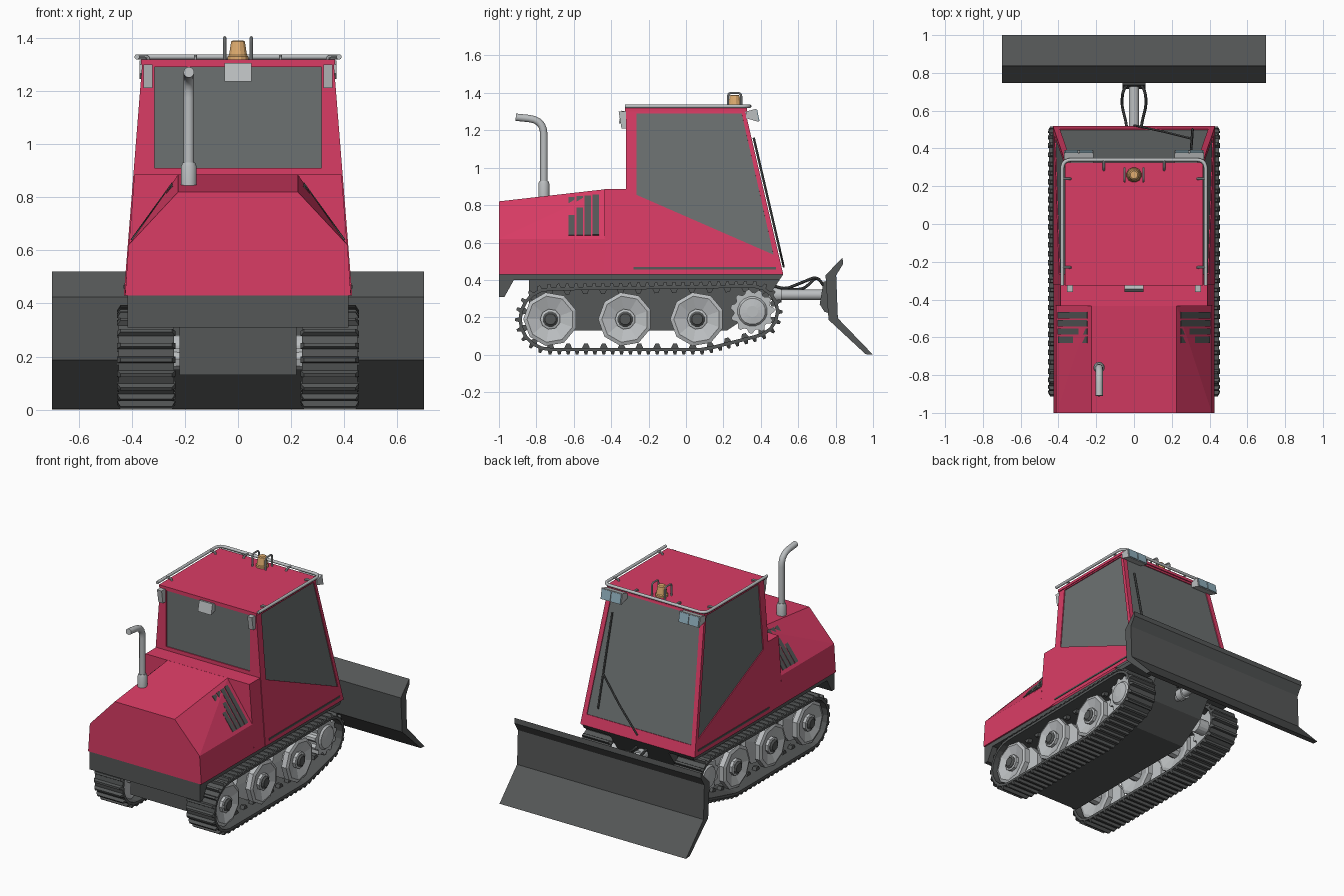
import bpy, bmesh, math
from mathutils import Vector as V
from mathutils.geometry import convex_hull_2d

if "Cube" in bpy.data.objects:
    bpy.data.objects.remove(bpy.data.objects["Cube"])


def material(name, r, g, b):
    m = bpy.data.materials.new(name)
    m.diffuse_color = (r, g, b, 1)
    m.use_nodes = True
    m.node_tree.nodes["Principled BSDF"].inputs["Base Color"].default_value = m.diffuse_color
    return m


RED = material("red_paint", 0.7, 0.045, 0.13)
DARK = material("dark_grey", 0.09, 0.095, 0.095)
GLASS = material("tinted_glass", 0.15, 0.165, 0.165)
STEEL = material("steel", 0.5, 0.52, 0.53)
AMBER = material("amber", 0.75, 0.42, 0.16)
LENS = material("lamp_lens", 0.27, 0.42, 0.5)


def make(name, bm, mat, mirror=False, smooth=False):
    bmesh.ops.recalc_face_normals(bm, faces=bm.faces)
    me = bpy.data.meshes.new(name)
    bm.to_mesh(me)
    bm.free()
    me.materials.append(mat)
    if smooth:
        me.shade_smooth()
        me.set_sharp_from_angle(angle=math.radians(40))
    ob = bpy.data.objects.new(name, me)
    bpy.context.collection.objects.link(ob)
    if mirror:
        ob.modifiers.new("mirror", 'MIRROR')
    return ob


def skin(bm, rings, closed=False):
    """Joins rings of points into a surface, capping the ends unless closed."""
    vs = [[bm.verts.new(p) for p in ring] for ring in rings]
    n = len(vs[0])
    for k in range(len(vs) if closed else len(vs) - 1):
        a, b = vs[k], vs[(k + 1) % len(vs)]
        for i in range(n):
            bm.faces.new((a[i], a[(i + 1) % n], b[(i + 1) % n], b[i]))
    if not closed:
        bm.faces.new(vs[0])
        bm.faces.new(vs[-1])


def prism(name, profile, x0, x1, mat, mirror=False):
    bm = bmesh.new()
    skin(bm, [[(x, y, z) for y, z in profile] for x in (x0, x1)])
    return make(name, bm, mat, mirror)


def box(name, x, y, z, mat, mirror=False):
    return prism(name, [(y[0], z[0]), (y[1], z[0]), (y[1], z[1]), (y[0], z[1])], *x, mat, mirror)


def hull(name, pts, mat, mirror=False):
    bm = bmesh.new()
    for p in pts:
        bm.verts.new(p)
    bmesh.ops.convex_hull(bm, input=bm.verts)
    bmesh.ops.dissolve_limit(bm, angle_limit=0.02, verts=bm.verts, edges=bm.edges)
    return make(name, bm, mat, mirror)


def lathe(name, profile, c, segs, mat, axis='x', mirror=False, smooth=False):
    """Profile of (radius, position along axis) spun about c."""
    bm, rings = bmesh.new(), []
    for r, h in profile:
        ang = [2 * math.pi * (i + 0.5) / segs for i in range(segs)]
        circ = [(r * math.cos(a), r * math.sin(a)) for a in ang]
        rings.append([(h, c[0] + u, c[1] + v) if axis == 'x' else (c[0] + u, c[1] + v, h)
                      for u, v in circ])
    skin(bm, rings)
    return make(name, bm, mat, mirror, smooth)


def tube(name, pts, r, mat, bend=0.0, mirror=False, segs=10):
    """Round bar along points, with the corners rounded by bend."""
    pts = [V(p) for p in pts]
    path = [pts[0]]
    for a, b, c in zip(pts, pts[1:], pts[2:]):
        p, q = b + (a - b).normalized() * bend, b + (c - b).normalized() * bend
        path += [p * (1 - t) ** 2 + b * 2 * t * (1 - t) + q * t * t
                 for t in ((0, .2, .4, .6, .8, 1) if bend else (0.5,))]
    path.append(pts[-1])
    bm, rings, u = bmesh.new(), [], V((0.31, 0.52, 0.79))
    for i, p in enumerate(path):
        t = (path[min(i + 1, len(path) - 1)] - path[max(i - 1, 0)]).normalized()
        u = (u - t * u.dot(t)).normalized()
        w = t.cross(u)
        rings.append([p + (u * math.cos(k * math.tau / segs) + w * math.sin(k * math.tau / segs)) * r
                      for k in range(segs)])
    skin(bm, rings)
    return make(name, bm, mat, mirror, True)


# Chassis and belly
prism("chassis", [(-1, .43), (-1, .31), (-.97, .31), (-.92, .4), (.5, .4), (.52, .43)], -.415, .415, DARK)
prism("belly", [(-.84, .4), (-.84, .13), (.22, .13), (.4, .25), (.5, .4)], -.22, .22, DARK)

# Engine hood, bulkhead and grilles
hood = [(.425, .43), (.412, .62)]
hull("hood", [(s * x, y, z) for s in (1, -1) for y, top in ((-1, .82), (-.43, .885))
              for x, z in hood + [(.225, top)]], RED)


def side_x(z):
    return .43 - .07 * (z - .43) / .88


def front_y(z):
    return .52 - .205 * (z - .43) / .88


hull("bulkhead", [(s * (side_x(z) - .004), y, z) for s in (1, -1) for y in (-.435, -.315)
                  for z in (.43, .885)], RED)
for i in range(4):
    y = -.612 + i * .043
    top = .885 + (y + .43) * .114
    a, b = V((.412, y, .62)), V((.225, y, top))
    n = V((top - .62, 0, .187)).normalized() * .006
    hull("grille_slat", [a.lerp(b, t) + n * s + V((0, w, 0)) for t in (.07, .9)
                         for s in (-1, 1) for w in (-.017, .017)], DARK, True)

# Cab shell with recessed windows
walls = []
for s in (1, -1):
    walls.append([[V((s * side_x(z), y, z)) for y, z in q] for q in (
        [(-.32, .43), (.52, .43), (.315, 1.31), (-.32, 1.31)],
        [(-.265, .855), (.468, .535), (.298, 1.29), (-.265, 1.29)])])
walls.append([[V((s * (side_x(z) - m), front_y(z), z)) for s, z in ((-1, lo), (1, lo), (1, hi), (-1, hi))]
              for m, lo, hi in ((0, .43, 1.31), (.032, .5, 1.285))])
walls.append([[V((s * side_x(z), -.32, z)) for s, z in ((-1, .43), (1, .43), (1, 1.31), (-1, 1.31))],
              [V((s * .315, -.32, z)) for s, z in ((-1, .91), (1, .91), (1, 1.29), (-1, 1.29))]])
bm = bmesh.new()
for (outer, inner), label in zip(walls, ("right", "left", "front", "rear")):
    n = (outer[1] - outer[0]).cross(outer[3] - outer[0]).normalized()
    if n.dot(V((0, .05, .85)) - outer[0]) < 0:
        n = -n
    deep = [p + n * .01 for p in inner]
    rings = [[bm.verts.new(p) for p in r] for r in (outer, inner, deep)]
    for r, q in zip(rings, rings[1:]):
        for i in range(4):
            bm.faces.new((r[i], r[(i + 1) % 4], q[(i + 1) % 4], q[i]))
    hull(label + "_window", [p + n * d for p in deep for d in (-.004, .006)], GLASS)
bmesh.ops.remove_doubles(bm, verts=bm.verts, dist=.0005)
make("cab_shell", bm, RED)
box("roof", (-.366, .366), (-.325, .325), (1.3, 1.318), RED)
hull("side_groove", [(side_x(z) + d, y, z) for z in (.457, .469) for d in (-.004, .004)
                     for y in (-.28, .48)], DARK, True)

# Roof rail and brackets
tube("roof_rail", [(-.38, -.325, 1.328), (-.38, .34, 1.328), (.38, .34, 1.328), (.38, -.325, 1.328)],
     .01, STEEL, .05)
for y in (-.23, .24):
    tube("rail_bracket", [(.38, y, 1.33), (.34, y, 1.33), (.335, y, 1.31)], .007, STEEL, .01, True, 8)
tube("rail_bracket_front", [(.16, .34, 1.33), (.16, .295, 1.33), (.16, .285, 1.31)], .007, STEEL, .01, True, 8)

# Beacon with guard hoops
lathe("beacon", [(.04, 1.318), (.04, 1.33), (.035, 1.335), (.027, 1.385), (.02, 1.39)], (0, .26), 12, AMBER, 'z')
tube("beacon_guard", [(.05, .225, 1.31), (.05, .225, 1.4), (.05, .295, 1.4), (.05, .295, 1.31)],
     .006, STEEL, .02, True, 8)

# Lamps
prism("front_lamp", [(.32, 1.265), (.32, 1.3), (.375, 1.315), (.388, 1.245)], .215, .37, STEEL, True)
for x in (.22, .296):
    prism("front_lamp_lens", [(.374, 1.31), (.38, 1.312), (.393, 1.25), (.386, 1.248)], x, x + .069, LENS, True)
prism("rear_lamp", [(-.32, 1.3), (-.345, 1.305), (-.36, 1.235), (-.32, 1.25)], -.05, .05, STEEL)
prism("rear_indicator", [(-.31, 1.3), (-.36, 1.3), (-.345, 1.21), (-.31, 1.21)], .322, .356, STEEL, True)

# Exhaust
lathe("exhaust_base", [(.03, .83), (.03, .915), (.024, .93)], (-.185, -.76), 16, STEEL, 'z', smooth=True)
tube("exhaust_pipe", [(-.185, -.76, .9), (-.185, -.76, 1.255), (-.185, -.91, 1.27)], .02, STEEL, .08, segs=14)


# Windscreen wiper
def on_glass(x, z):
    return (x, front_y(z) + .012, z)


tube("wiper_arm", [on_glass(0, .47), on_glass(.16, .62), on_glass(.31, .78)], .006, DARK, segs=6)
tube("wiper_blade", [on_glass(.31, .56), on_glass(.3, 1.16)], .007, DARK, segs=6)

# Road wheels
wheel = [(.04, .215), (.045, .3), (.125, .275), (.145, .28), (.145, .315), (.06, .33), (.06, .37),
         (.145, .385), (.145, .42), (.125, .428), (.055, .405), (.055, .425), (.04, .43)]
for y in (-.725, -.325, .06):
    lathe("road_wheel", wheel, (y, .19), 9, STEEL, mirror=True)
    lathe("wheel_hub", [(.042, .42), (.042, .432), (.03, .442)], (y, .19), 12, DARK, mirror=True)

# Drive sprocket
ring = [(.118 if k % 4 < 2 else .1, k * math.tau / 44) for k in range(44)]
prism("sprocket", [(.355 + r * math.cos(a), .232 + r * math.sin(a)) for r, a in ring], .29, .41, STEEL, True)
lathe("sprocket_hub", [(.05, .215), (.05, .41), (.08, .412), (.07, .424), (.03, .43)], (.355, .232), 16, STEEL, mirror=True)

# Track path wrapped round the wheels, then evenly spaced
cloud = [V((y + r * math.cos(k * math.tau / 40), z + r * math.sin(k * math.tau / 40)))
         for y, z, r in ((-.725, .19, .153), (.08, .19, .153), (.355, .232, .126)) for k in range(40)]
loop = [cloud[i] for i in convex_hull_2d(cloud)]
edges = list(zip(loop, loop[1:] + loop[:1]))
total, N = sum((b - a).length for a, b in edges), 64
path, done = [], 0
for a, b in edges:
    d = (b - a).length
    while len(path) < N and len(path) * total / N < done + d:
        path.append(a.lerp(b, (len(path) * total / N - done) / d))
    done += d
centre = sum(path, V((0, 0))) / N
belt, lugs, teeth = bmesh.new(), bmesh.new(), bmesh.new()
sections = []
for i, p in enumerate(path):
    t = (path[(i + 1) % N] - path[i - 1]).normalized()
    n = V((t.y, -t.x))
    if n.dot(p - centre) < 0:
        n = -n
    o = p + n * .018
    sections.append([(.24, *p), (.45, *p), (.45, *o), (.24, *o)])
    a, b = p + n * .016, p + n * .036
    skin(lugs, [[(x, *(a - t * .012)), (x, *(a + t * .012)), (x + e, *(b + t * .007)), (x + e, *(b - t * .007))]
                for x, e in ((.236, .012), (.455, -.012))])
    if i % 2 == 0:
        a, b = p + n * .004, p - n * .022
        skin(teeth, [[(x, *(a - t * .022)), (x, *(a + t * .022)), (x, *(b + t * .01)), (x, *(b - t * .01))]
                     for x in (.335, .365)])
skin(belt, sections, True)
make("track_belt", belt, DARK, True)
make("track_lugs", lugs, DARK, True)
make("track_guide_teeth", teeth, DARK, True)

# Blade, push arm and hoses
prism("blade", [(.837, .52), (.746, .425), (.762, .187), (.96, .003), (1, 0), (.812, .195), (.803, .425), (.84, .485)],
      -.7, .7, DARK)
prism("blade_bracket", [(.77, .4), (.735, .39), (.715, .27), (.74, .23), (.77, .22)], -.06, .06, DARK)
tube("push_arm", [(0, .35, .32), (0, .74, .32)], .028, STEEL, segs=14)
tube("arm_collar", [(0, .46, .32), (0, .51, .32)], .04, STEEL, segs=14)
for s, name in ((1, "right_hose"), (-1, "left_hose")):
    tube(name, [(s * .03, .4, .39), (s * .04, .53, .35), (s * .065, .63, .37 + s * .02), (s * .06, .7, .42),
                (s * .03, .75, .35)], .008, DARK, .035, segs=8)
